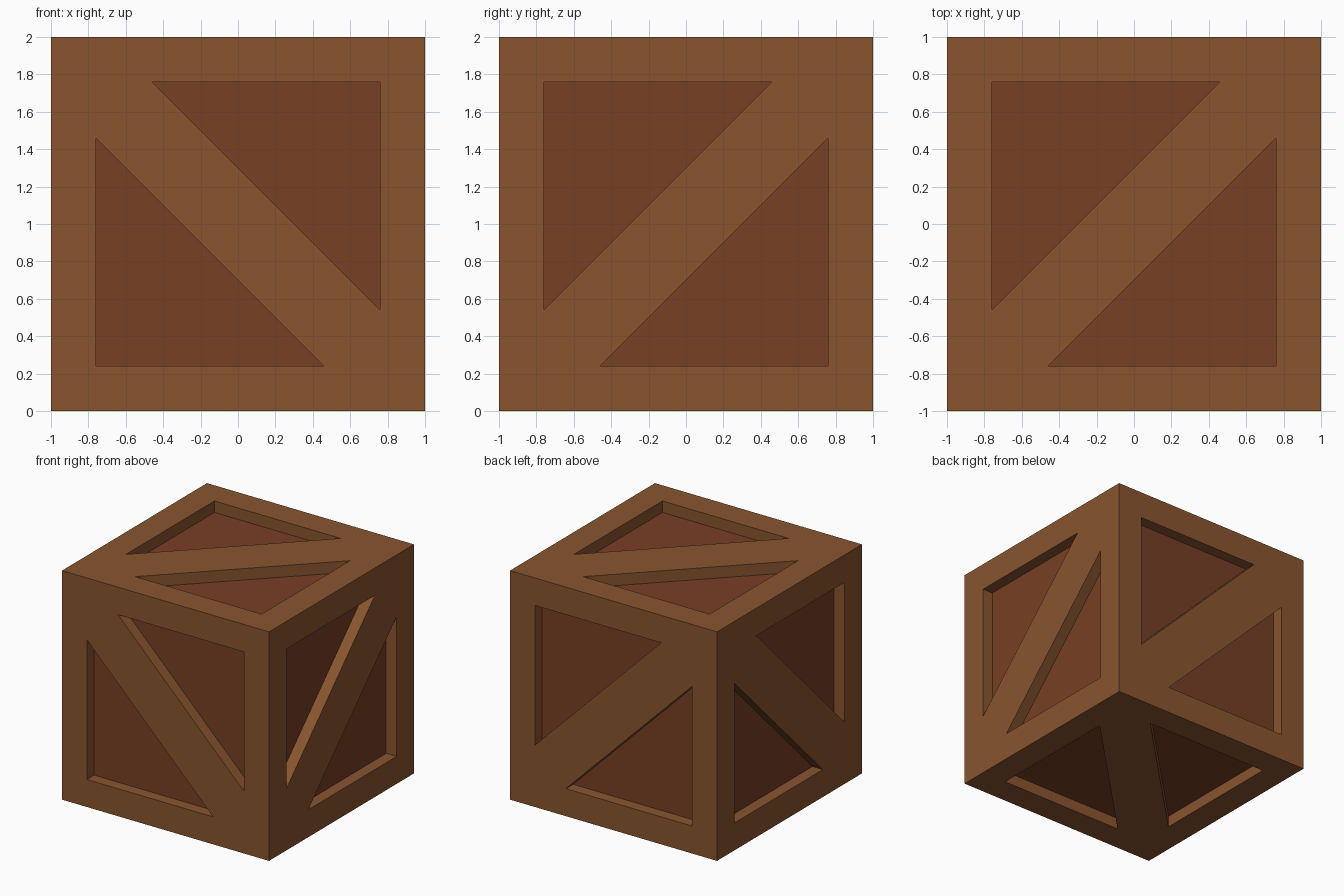
import bpy, bmesh
from mathutils import Vector

if "Cube" in bpy.data.objects:
    bpy.data.objects.remove(bpy.data.objects["Cube"])

HALF = 1.0      # half size of the crate
INNER = 0.76    # inner edge of the border planks
TIP = 0.46      # where the brace meets the border
DEPTH = 0.10    # recess of the panels


def material(name, rgb):
    m = bpy.data.materials.new(name)
    m.diffuse_color = (*rgb, 1)
    m.use_nodes = True
    m.node_tree.nodes["Principled BSDF"].inputs["Base Color"].default_value = m.diffuse_color
    return m


frame_bm, panel_bm = bmesh.new(), bmesh.new()


def add_face(bm, points):
    bm.faces.new([bm.verts.new(p) for p in points])


def half_side(axis, side, slope, flip):
    """Half of one crate side, split along its diagonal brace."""
    u_axis, v_axis = [i for i in range(3) if i != axis]

    def place(u, v, depth=0.0):
        p = Vector((0, 0, HALF))
        p[axis] += side * (HALF - depth)
        p[u_axis] += u * flip * slope
        p[v_axis] += v * flip
        return p

    outer = [(-HALF, -HALF), (HALF, HALF), (-HALF, HALF)]
    inner = [(-INNER, -TIP), (TIP, INNER), (-INNER, INNER)]
    # keep faces turned outward
    turn = side * slope * (-1 if axis == 1 else 1)

    def emit(bm, pts):
        add_face(bm, pts if turn > 0 else pts[::-1])

    for i in range(3):
        j = (i + 1) % 3
        # border or brace surface, then the wall of the recess
        emit(frame_bm, [place(*outer[i]), place(*outer[j]),
                        place(*inner[j]), place(*inner[i])])
        emit(frame_bm, [place(*inner[i]), place(*inner[j]),
                        place(*inner[j], DEPTH), place(*inner[i], DEPTH)])
    # recessed panel
    emit(panel_bm, [place(*p, DEPTH) for p in inner])


# opposite sides share the same brace direction in space
for axis, slope in ((0, 1), (1, -1), (2, 1)):
    for side in (-1, 1):
        for flip in (-1, 1):
            half_side(axis, side, slope, flip)


def finish(bm, name, mat):
    bmesh.ops.remove_doubles(bm, verts=bm.verts, dist=1e-4)
    me = bpy.data.meshes.new(name)
    bm.to_mesh(me)
    bm.free()
    me.materials.append(mat)
    bpy.context.collection.objects.link(bpy.data.objects.new(name, me))


finish(frame_bm, "crate_frame", material("frame_wood", (0.25, 0.09, 0.028)))
finish(panel_bm, "crate_panels", material("panel_wood", (0.185, 0.05, 0.018)))
